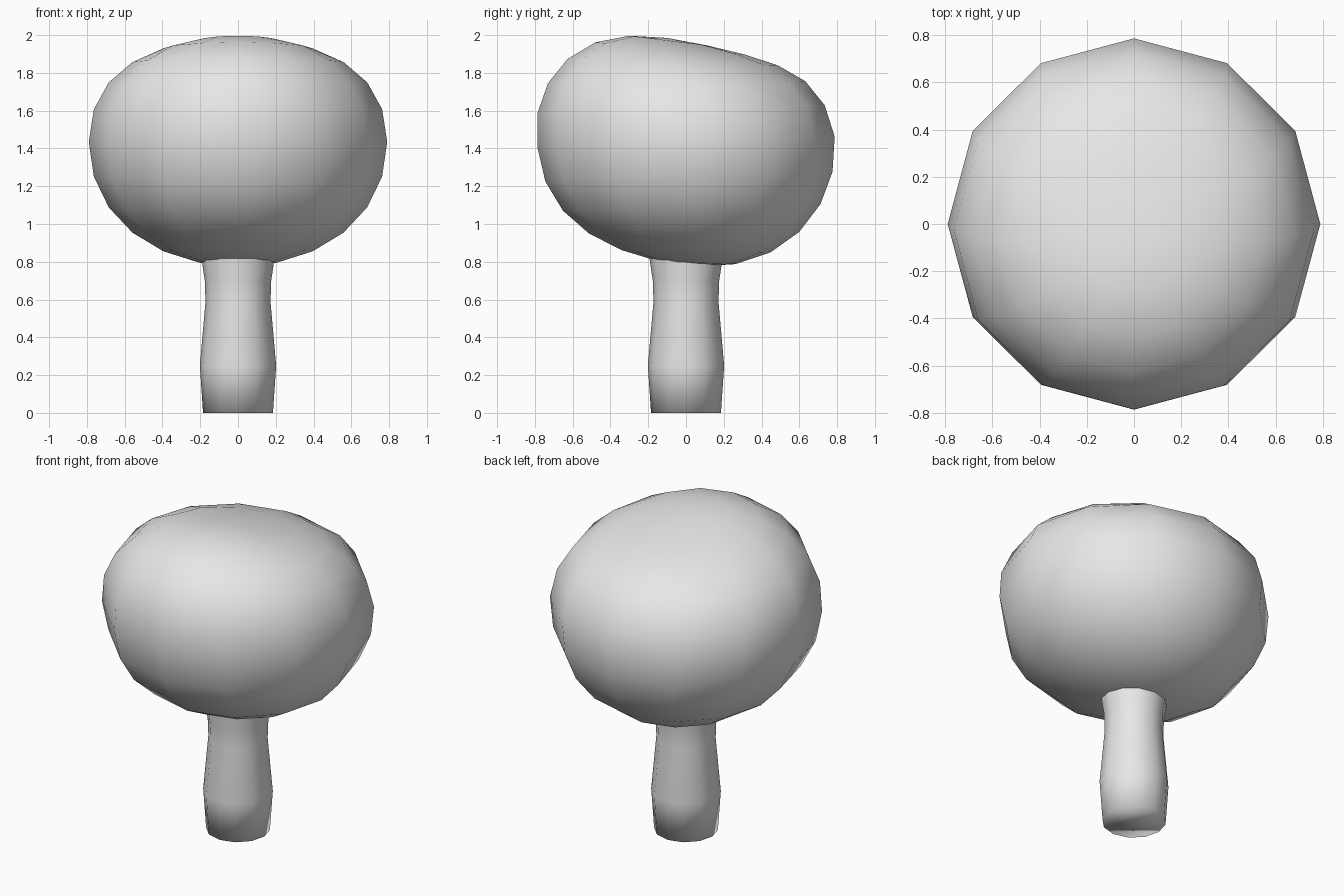
import bpy, bmesh, math

cube = bpy.data.objects.get("Cube")
if cube:
    bpy.data.objects.remove(cube, do_unlink=True)

SIDES = 12

grey = bpy.data.materials.new("plain_grey")
grey.use_nodes = True
grey.diffuse_color = (0.8, 0.8, 0.8, 1)
grey.node_tree.nodes["Principled BSDF"].inputs["Base Color"].default_value = (0.8, 0.8, 0.8, 1)


def finish(name, bm):
    """Turn a bmesh into a smooth grey object."""
    bmesh.ops.recalc_face_normals(bm, faces=bm.faces)
    for face in bm.faces:
        face.smooth = True
    mesh = bpy.data.meshes.new(name)
    bm.to_mesh(mesh)
    bm.free()
    mesh.materials.append(grey)
    obj = bpy.data.objects.new(name, mesh)
    bpy.context.scene.collection.objects.link(obj)
    return obj


# Crown: a sphere flattened on top, with its rings sliding and tilting
bm = bmesh.new()
bmesh.ops.create_uvsphere(bm, u_segments=SIDES, v_segments=12, radius=1)
for v in bm.verts:
    t = abs(v.co.z)
    if v.co.z > 0:
        height = 0.71 * t - 0.16 * t ** 2
        slide, tilt = -0.1 * t, 0.03 - 0.17 * t ** 3
    else:
        height = -0.73 * t + 0.07 * t ** 2
        slide, tilt = 0.06 * t, 0.035 - 0.08 * t ** 3
    x, y = v.co.x * 0.79, v.co.y * 0.787
    v.co = (x, y + slide, 1.435 + height + tilt * y)
finish("crown", bm)

# Trunk: a lathed column that bulges low and narrows near the top
profile = [(0.185, 0), (0.202, 0.25), (0.172, 0.59), (0.176, 0.7), (0.195, 0.83), (0.2, 0.9)]
bm = bmesh.new()
rings = []
for radius, z in profile:
    angles = [math.tau * i / SIDES for i in range(SIDES)]
    rings.append([bm.verts.new((radius * math.cos(a), radius * math.sin(a), z)) for a in angles])
for low, high in zip(rings, rings[1:]):
    for i in range(SIDES):
        j = (i + 1) % SIDES
        bm.faces.new((low[i], low[j], high[j], high[i]))
bm.faces.new(rings[0])
bm.faces.new(rings[-1])
finish("trunk", bm)
